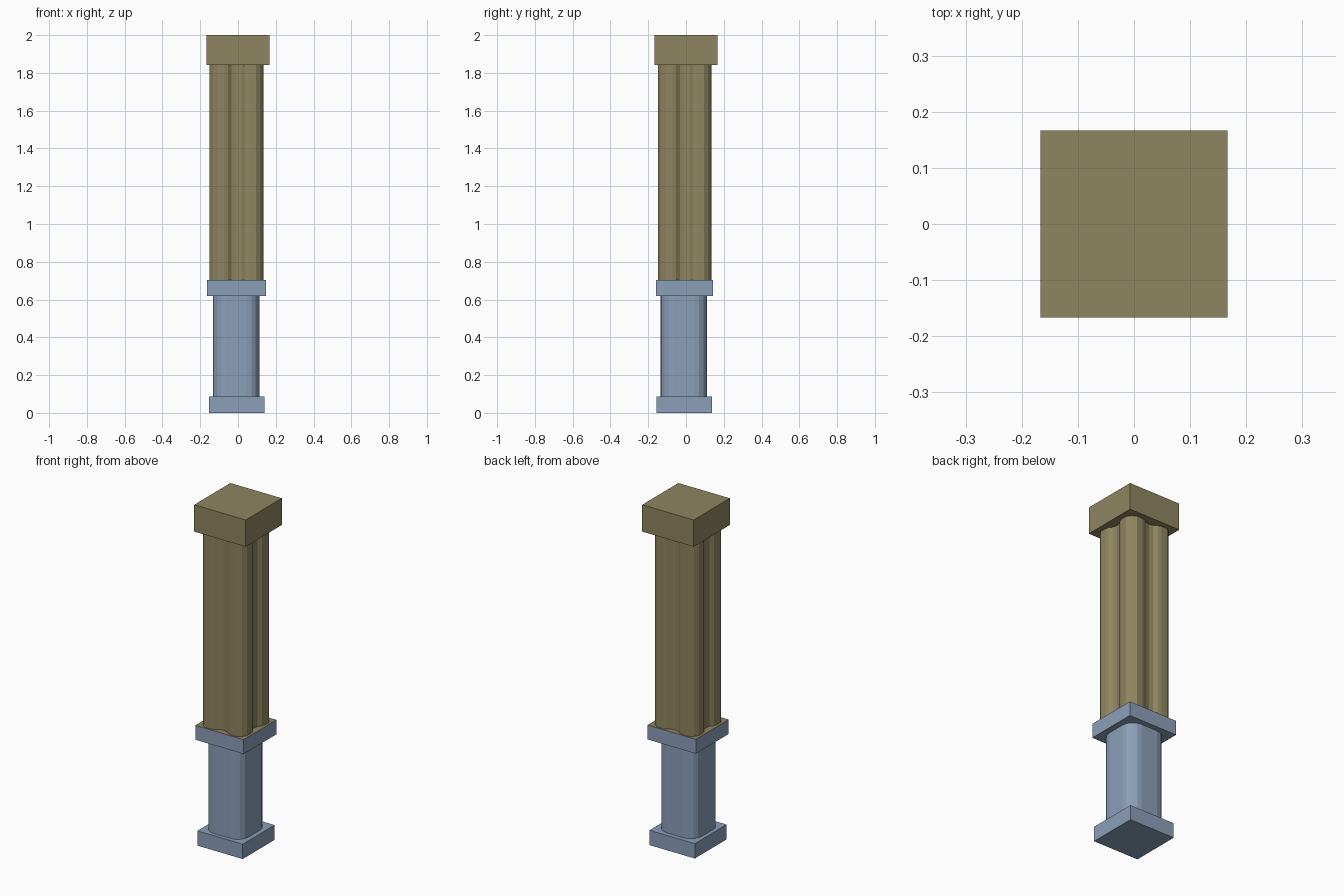
import bpy, bmesh, math

if "Cube" in bpy.data.objects:
    bpy.data.objects.remove(bpy.data.objects["Cube"])


def material(name, rgb):
    m = bpy.data.materials.new(name)
    m.diffuse_color = (*rgb, 1)
    m.use_nodes = True
    m.node_tree.nodes["Principled BSDF"].inputs["Base Color"].default_value = m.diffuse_color
    return m


TAN = material("tan stone", (0.275, 0.235, 0.118))
BLUE = material("blue grey stone", (0.26, 0.35, 0.49))


def prism(name, profile, z0, z1, centre, mats, top_index=0):
    """Extrude a closed counter-clockwise profile from z0 to z1."""
    bm = bmesh.new()
    cx, cy = centre
    low = [bm.verts.new((x + cx, y + cy, z0)) for x, y in profile]
    high = [bm.verts.new((x + cx, y + cy, z1)) for x, y in profile]
    n = len(profile)
    for i in range(n):
        j = (i + 1) % n
        bm.faces.new((low[i], low[j], high[j], high[i]))
    bm.faces.new(low[::-1])
    bm.faces.new(high).material_index = top_index
    me = bpy.data.meshes.new(name)
    bm.to_mesh(me)
    bm.free()
    for m in mats:
        me.materials.append(m)
    ob = bpy.data.objects.new(name, me)
    bpy.context.collection.objects.link(ob)
    return ob


def four_fold(quarter):
    """Repeat a quarter profile around the axis in 90 degree turns."""
    pts = []
    for _ in range(4):
        pts += quarter
        quarter = [(-y, x) for x, y in quarter]
    return pts


def rectangle(hx, hy):
    return [(-hx, -hy), (hx, -hy), (hx, hy), (-hx, hy)]


def rounded_square(h, r, steps):
    c = h - r
    angles = [math.pi / 2 * i / steps for i in range(steps + 1)]
    return four_fold([(c + r * math.cos(a), c + r * math.sin(a)) for a in angles])


# four clustered lobes with a shallow groove down each side
lobed = four_fold([(0.117, 0.0), (0.122, 0.026), (0.137, 0.045), (0.142, 0.065),
                   (0.142, 0.102), (0.126, 0.126), (0.102, 0.142),
                   (0.065, 0.142), (0.045, 0.137), (0.026, 0.122)])

# lower blue section
prism("base_plinth", rectangle(0.147, 0.147), 0.0, 0.087, (-0.007, -0.009), [BLUE])
prism("lower_shaft", rounded_square(0.123, 0.07, 4), 0.087, 0.62, (-0.009, -0.011), [BLUE])

# middle slab: blue sides, tan upper face
prism("middle_slab", rectangle(0.157, 0.152), 0.62, 0.704, (-0.008, -0.008), [BLUE, TAN], 1)

# upper tan section
prism("upper_shaft", lobed, 0.704, 1.843, (-0.008, -0.007), [TAN])
prism("top_cap", rectangle(0.167, 0.167), 1.843, 2.0, (0, 0), [TAN])
